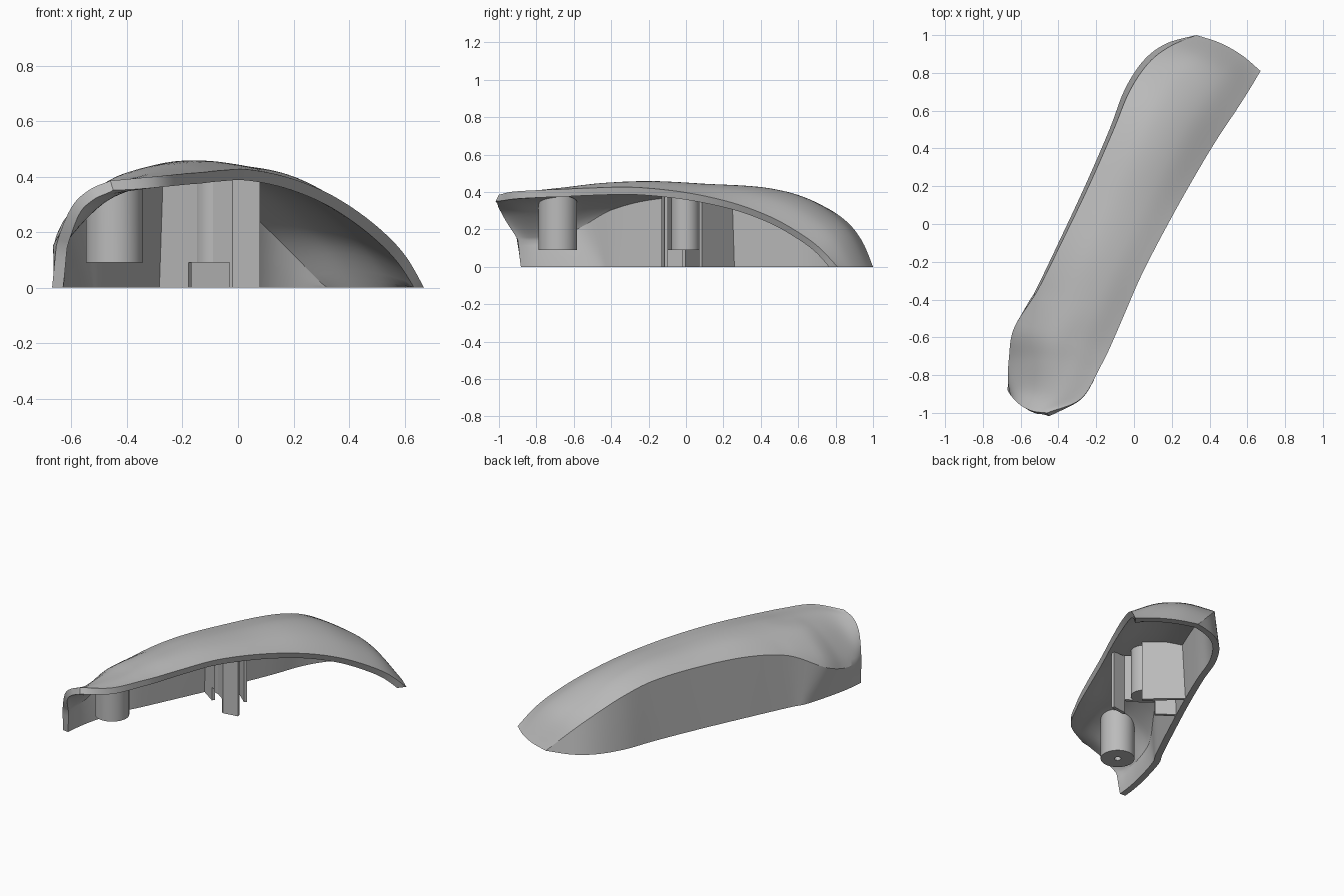
import bpy, bmesh, math
from mathutils import Vector

cube = bpy.data.objects.get("Cube")
if cube:
    bpy.data.objects.remove(cube)

grey = bpy.data.materials.new("plain grey")
grey.use_nodes = True
grey.diffuse_color = (0.5, 0.5, 0.5, 1)
grey.node_tree.nodes["Principled BSDF"].inputs["Base Color"].default_value = (0.5, 0.5, 0.5, 1)


def finish(bm, name, angle=32):
    bmesh.ops.recalc_face_normals(bm, faces=bm.faces)
    mesh = bpy.data.meshes.new(name)
    bm.to_mesh(mesh)
    bm.free()
    mesh.materials.append(grey)
    obj = bpy.data.objects.new(name, mesh)
    bpy.context.collection.objects.link(obj)
    bpy.ops.object.select_all(action='DESELECT')
    obj.select_set(True)
    bpy.context.view_layer.objects.active = obj
    bpy.ops.object.shade_smooth_by_angle(angle=math.radians(angle))


def spline(points, steps, before=None):
    """Smooth curve through the points, steps samples per span."""
    ghost = before if before is not None else points[0]
    p = [ghost] + list(points) + [points[-1] * 2 - points[-2]]
    out = []
    for i in range(1, len(p) - 2):
        a, b, c, d = p[i - 1:i + 3]
        for k in range(steps):
            t = k / steps
            out.append(0.5 * (2 * b + (c - a) * t + (2 * a - 5 * b + 4 * c - d) * t * t
                              + (3 * b - a - 3 * c + d) * t ** 3))
    return out + [points[-1].copy()]


# Stations from back to front: wall foot (x, y), wall crest (x, y, z),
# two crown heights, open rim (x, y, z), outward bow of the arch
stations = [
    ((.33, 1), (.33, 1, 0), (0, 0), (.67, .81, 0), .025),
    ((.17, .955), (.19, .94, .14), (.175, .16), (.61, .71, .105), .02),
    ((.05, .865), (.075, .85, .25), (.28, .26), (.54, .6, .185), .01),
    ((-.05, .71), (-.025, .7, .34), (.375, .35), (.44, .45, .268), 0),
    ((-.13, .5), (-.11, .495, .39), (.425, .408), (.32, .25, .342), 0),
    ((-.26, .2), (-.24, .2, .405), (.441, .436), (.18, 0, .397), 0),
    ((-.40, -.1), (-.385, -.1, .395), (.45, .456), (.04, -.27, .425), 0),
    ((-.52, -.35), (-.51, -.35, .34), (.425, .448), (-.06, -.5, .422), 0),
    ((-.575, -.45), (-.635, -.55, .22), (.385, .426), (-.13, -.66, .415), 0),
    ((-.635, -.66), (-.662, -.71, .16), (.35, .41), (-.175, -.75, .412), 0),
    ((-.66, -.79), (-.667, -.83, .15), (.31, .385), (-.28, -.925, .402), -.01),
    ((-.67, -.88), (-.655, -.905, .15), (.288, .352), (-.46, -1, .385), -.025),
]

columns = [[] for _ in range(5)]
for foot, crest, crown, rim, bow in stations:
    k, r = Vector(crest), Vector(rim)
    side = Vector((k.y - r.y, r.x - k.x, 0)).normalized() * bow
    p, q = k.lerp(r, 1 / 3) + side, k.lerp(r, 2 / 3) + side
    p.z, q.z = crown
    for col, v in zip(columns, (Vector((*foot, 0)), k, p, q, r)):
        col.append(v)

# Grip shell: outer skin lofted through the stations
STEPS = 6
columns = [spline(c, STEPS) for c in columns]
bm = bmesh.new()
rows = []
for i, (w, k, p, q, r) in enumerate(zip(*columns)):
    front = min(1, max(0, i / STEPS - 7))          # wall blends into the dome at the front
    ghost = k.lerp(w, front)
    wall = [w.lerp(k, s / 4) for s in range(4)]
    rows.append([bm.verts.new(v) for v in wall + spline([k, p, q, r], 6, ghost)])
for a, b in zip(rows, rows[1:]):
    for j in range(len(a) - 1):
        bm.faces.new((a[j], a[j + 1], b[j + 1], b[j]))
bmesh.ops.remove_doubles(bm, verts=bm.verts, dist=0.0005)
bmesh.ops.recalc_face_normals(bm, faces=bm.faces)
if sum(f.normal.z * f.calc_area() for f in bm.faces) < 0:
    bmesh.ops.reverse_faces(bm, faces=bm.faces)
bm.normal_update()

# Grip shell: inner skin and the rim joining both
THICK = 0.04
skin = bm.faces[:]
border = [e for e in bm.edges if e.is_boundary]
inner = {}
for v in bm.verts[:]:
    co = v.co - v.normal * THICK * min(1.4, v.calc_shell_factor())
    co.z = 0 if v.co.z < 0.001 else max(0, co.z)
    inner[v] = bm.verts.new(co)
for e in border:
    loop = e.link_loops[0]
    a, b = loop.vert, loop.link_loop_next.vert
    bm.faces.new((b, a, inner[a], inner[b]))
for f in skin:
    bm.faces.new([inner[v] for v in reversed(f.verts)])
finish(bm, "grip_shell")


# Round posts hanging from the roof, their tops sloped to follow it
def post(name, x, y, radius, low, high, slope=0, hole=0):
    bm = bmesh.new()
    ring = bmesh.ops.create_circle(bm, cap_ends=True, segments=40, radius=radius)["verts"]
    bmesh.ops.translate(bm, verts=ring, vec=(x, y, low))
    base = bm.faces[:][0]
    ext = bmesh.ops.extrude_face_region(bm, geom=[base], use_keep_orig=True)["geom"]
    for v in ext:
        if isinstance(v, bmesh.types.BMVert):
            v.co.z = high + slope * (v.co.x - x)
    if hole:
        bmesh.ops.recalc_face_normals(bm, faces=bm.faces)
        end = min(bm.faces, key=lambda f: f.calc_center_median().z)
        bmesh.ops.inset_region(bm, faces=[end], thickness=radius - hole)
        bmesh.ops.inset_region(bm, faces=[end], thickness=0.001)
        bmesh.ops.translate(bm, verts=end.verts[:], vec=(0, 0, 0.12))
    finish(bm, name)


post("screw_post", -.445, -.685, .103, .09, .345, slope=.36, hole=.02)
post("middle_post", -.08, -.005, .077, .09, .41)


# Upright ribs: an outline (distance along, height) between two plan points
def rib(name, start, end, thickness, outline):
    a, b = Vector((*start, 0)), Vector((*end, 0))
    along = (b - a).normalized()
    across = Vector((-along.y, along.x, 0)) * thickness
    bm = bmesh.new()
    face = bm.faces.new([bm.verts.new(a.lerp(b, s) + Vector((0, 0, z))) for s, z in outline])
    ext = bmesh.ops.extrude_face_region(bm, geom=[face], use_keep_orig=True)["geom"]
    bmesh.ops.translate(bm, vec=across, verts=[v for v in ext if isinstance(v, bmesh.types.BMVert)])
    finish(bm, name)


rib("front_cross_rib", (-.02, -.13), (-.285, .055), -.02,
    [(0, 0), (.04, 0), (.04, .09), (.6, .09), (.6, 0), (1, 0), (1, .37), (.6, .4), (0, .4)])
rib("back_cross_rib", (-.005, .07), (-.21, .25), -.02,
    [(0, 0), (1, 0), (1, .37), (.6, .395), (0, .4)])
rib("end_rib", (-.02, -.13), (.08, -.115), .02, [(0, 0), (1, 0), (1, .385), (0, .395)])
